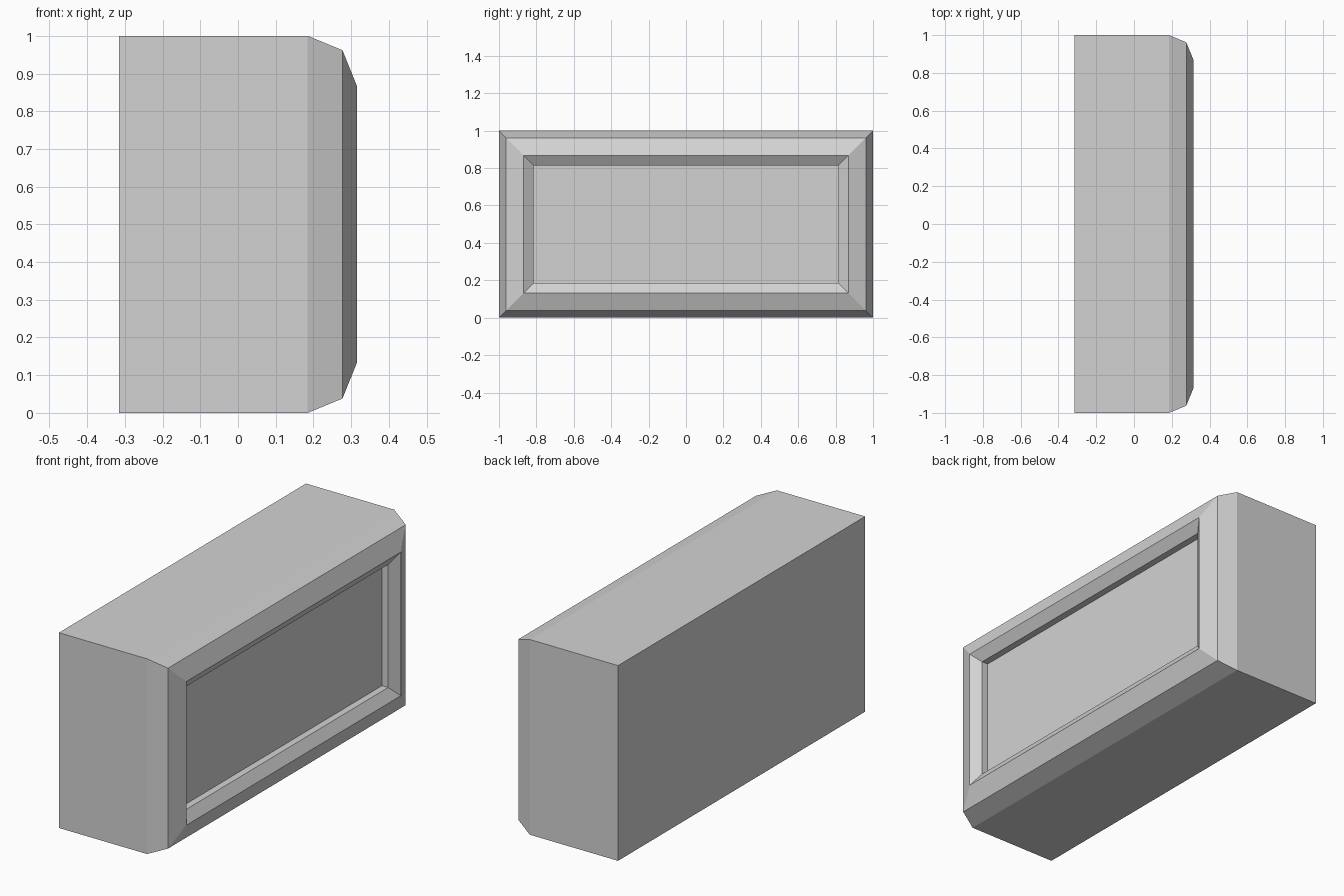
import bpy
import bmesh

if "Cube" in bpy.data.objects:
    bpy.data.objects.remove(bpy.data.objects["Cube"])

HALF_Y, HALF_Z = 1.0, 0.5

# (x position, inset from the outer rectangle), from back to recessed panel
PROFILE = [
    (-0.315, 0.0),
    (0.185, 0.0),    # start of rounded edge
    (0.277, 0.038),
    (0.315, 0.132),  # front lip
    (0.280, 0.185),  # sloped inner rim
    (0.245, 0.185),  # short wall down to the panel
]


def ring(bm, x, inset):
    y, z = HALF_Y - inset, HALF_Z - inset
    return [bm.verts.new((x, sy * y, HALF_Z + sz * z))
            for sy, sz in ((-1, -1), (1, -1), (1, 1), (-1, 1))]


# Single casing: bridge the rectangular rings, cap the back and the panel
bm = bmesh.new()
rings = [ring(bm, x, inset) for x, inset in PROFILE]
for a, b in zip(rings, rings[1:]):
    for i in range(4):
        j = (i + 1) % 4
        bm.faces.new((a[i], a[j], b[j], b[i]))
bm.faces.new(rings[0][::-1])
bm.faces.new(rings[-1])
bmesh.ops.recalc_face_normals(bm, faces=bm.faces)

mesh = bpy.data.meshes.new("recessed_panel_box")
bm.to_mesh(mesh)
bm.free()

grey = bpy.data.materials.new("light grey")
grey.diffuse_color = (0.65, 0.65, 0.65, 1.0)
grey.use_nodes = True
grey.node_tree.nodes["Principled BSDF"].inputs["Base Color"].default_value = grey.diffuse_color
mesh.materials.append(grey)

box = bpy.data.objects.new("recessed_panel_box", mesh)
bpy.context.collection.objects.link(box)
